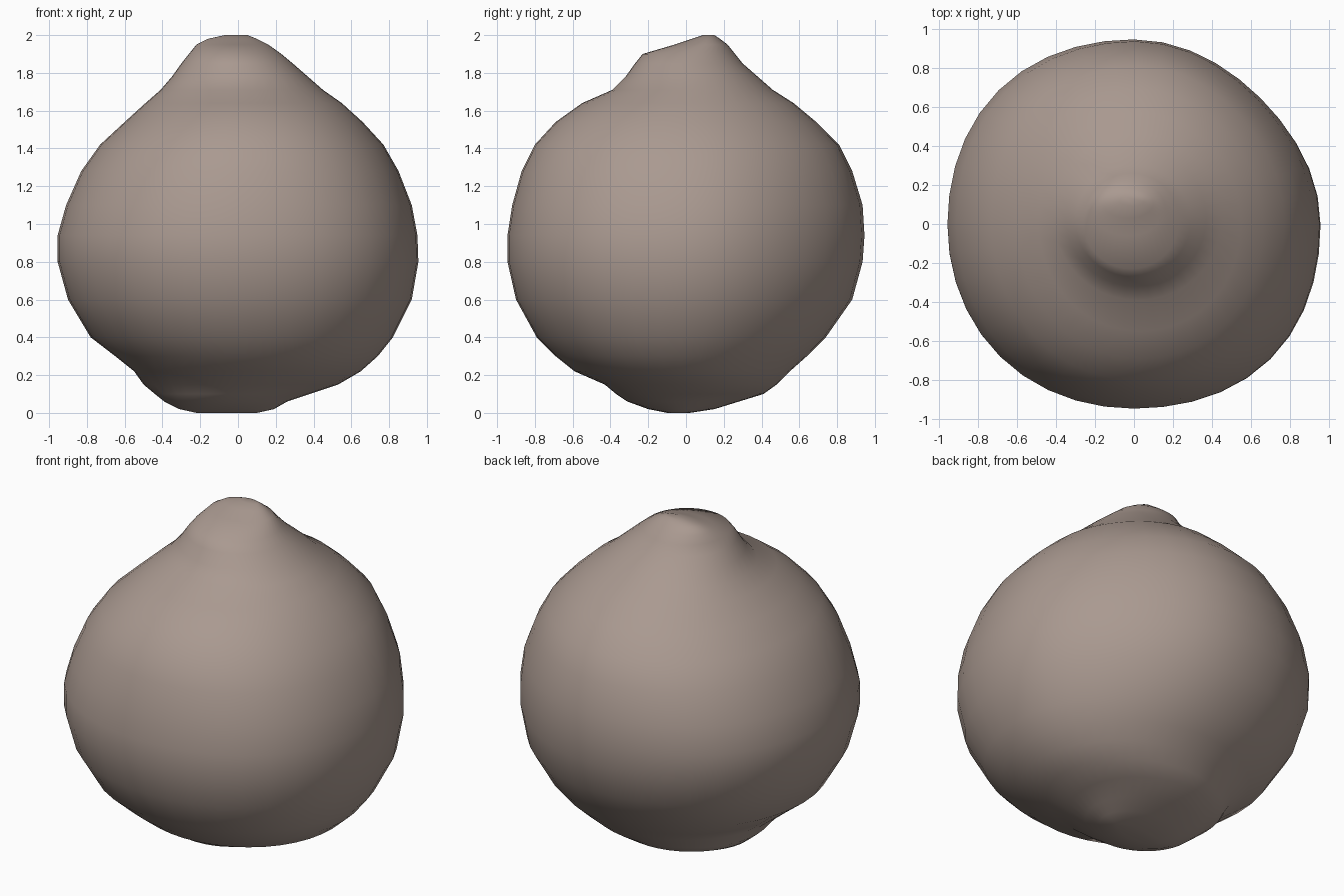
import bpy, bmesh, math

# Profile rows: z, left x, right x, front y, back y
ROWS = [
    (0.00, -0.22, 0.10, -0.10, 0.02),
    (0.02, -0.31, 0.19, -0.20, 0.15),
    (0.06, -0.39, 0.26, -0.31, 0.28),
    (0.10, -0.44, 0.38, -0.37, 0.41),
    (0.15, -0.50, 0.53, -0.43, 0.48),
    (0.22, -0.55, 0.65, -0.59, 0.55),
    (0.30, -0.65, 0.74, -0.69, 0.64),
    (0.40, -0.78, 0.82, -0.79, 0.74),
    (0.60, -0.90, 0.92, -0.90, 0.88),
    (0.80, -0.955, 0.955, -0.945, 0.935),
    (0.94, -0.955, 0.95, -0.945, 0.945),
    (1.10, -0.91, 0.92, -0.92, 0.935),
    (1.28, -0.83, 0.85, -0.87, 0.88),
    (1.42, -0.73, 0.77, -0.80, 0.81),
    (1.54, -0.60, 0.66, -0.69, 0.69),
    (1.64, -0.49, 0.55, -0.55, 0.57),
    (1.71, -0.41, 0.45, -0.39, 0.46),
    (1.78, -0.35, 0.37, -0.32, 0.38),
    (1.85, -0.30, 0.29, -0.27, 0.30),
    (1.90, -0.26, 0.23, -0.23, 0.26),
    (1.95, -0.22, 0.16, -0.06, 0.22),
    (1.98, -0.16, 0.10, 0.03, 0.18),
    (2.00, -0.07, 0.05, 0.09, 0.15),
]
SIDES = 40


def diagonal_bulge(x, y, z):
    """Uneven fullness of the four corners, strongest at mid height."""
    if x > 0:
        b = 0.035 if y < 0 else -0.035
    else:
        b = 0.015 if y < 0 else 0.025
    return b * max(0.0, 1 - ((z - 0.95) / 0.85) ** 2)


# Bulb body with pinched crown and stubby base, lofted from rings
bm = bmesh.new()
rings = []
for z, xl, xr, yf, yb in ROWS:
    ring = []
    for i in range(SIDES):
        a = 2 * math.pi * i / SIDES
        c, s = math.cos(a), math.sin(a)
        k = 1 + diagonal_bulge(c, s, z) * math.sin(2 * a) ** 2
        ring.append(bm.verts.new(((xl + xr) / 2 + (xr - xl) / 2 * c * k,
                                  (yf + yb) / 2 + (yb - yf) / 2 * s * k, z)))
    rings.append(ring)
for lo, hi in zip(rings, rings[1:]):
    for i in range(SIDES):
        j = (i + 1) % SIDES
        bm.faces.new((lo[i], lo[j], hi[j], hi[i]))
bm.faces.new(rings[0][::-1])
bm.faces.new(rings[-1])
for f in bm.faces:
    f.smooth = True
mesh = bpy.data.meshes.new("bulb")
bm.to_mesh(mesh)
bm.free()
bulb = bpy.data.objects.new("bulb", mesh)
bpy.context.collection.objects.link(bulb)

# Dusty brown skin
skin = bpy.data.materials.new("dusty brown skin")
skin.diffuse_color = (0.40, 0.32, 0.28, 1)
mesh.materials.append(skin)
